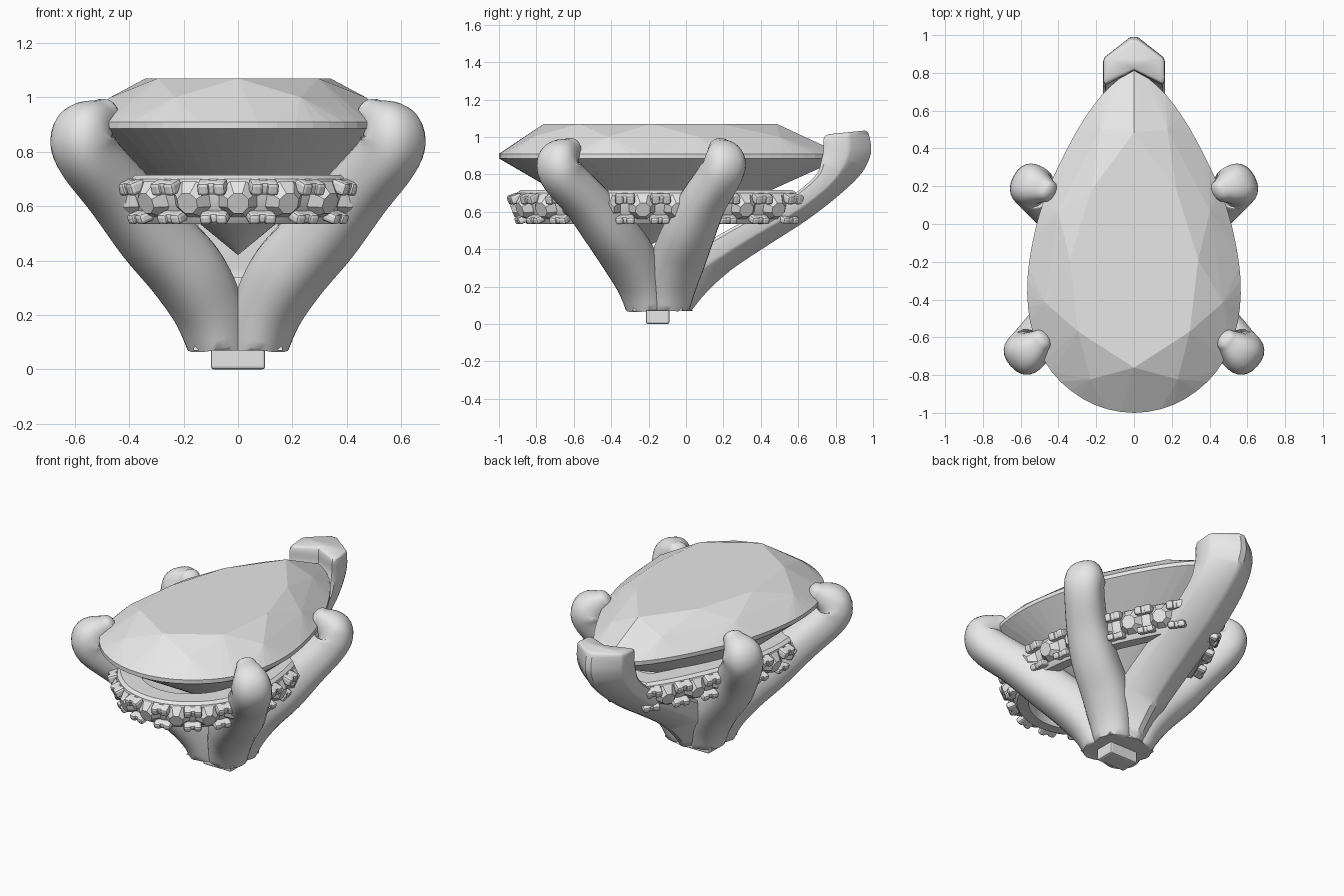
import bpy, bmesh, math
from mathutils import Vector, Matrix

if "Cube" in bpy.data.objects:
    bpy.data.objects.remove(bpy.data.objects["Cube"])

GREY = bpy.data.materials.new("silver_grey")
GREY.diffuse_color = (0.8, 0.8, 0.8, 1)
GREY.use_nodes = True
GREY.node_tree.nodes["Principled BSDF"].inputs["Base Color"].default_value = GREY.diffuse_color


def finish(name, bm, smooth=None):
    bmesh.ops.recalc_face_normals(bm, faces=bm.faces)
    me = bpy.data.meshes.new(name)
    bm.to_mesh(me)
    bm.free()
    me.materials.append(GREY)
    ob = bpy.data.objects.new(name, me)
    bpy.context.collection.objects.link(ob)
    if smooth:
        bpy.ops.object.select_all(action='DESELECT')
        bpy.context.view_layer.objects.active = ob
        ob.select_set(True)
        bpy.ops.object.shade_smooth_by_angle(angle=math.radians(smooth))
    return ob


def spline(pts, n):
    """Catmull-Rom through points of any dimension."""
    p = [Vector(q) for q in pts]
    p = [p[0] * 2 - p[1]] + p + [p[-1] * 2 - p[-2]]
    out = []
    for i in range(1, len(p) - 2):
        a, b, c, d = p[i - 1:i + 3]
        for k in range(n):
            t = k / n
            out.append(0.5 * (2 * b + (c - a) * t + (2 * a - 5 * b + 4 * c - d) * t * t
                              + (3 * b - a - 3 * c + d) * t ** 3))
    return out + [p[-2]]


def loft(bm, rings, closed=False):
    vs = [[bm.verts.new(c) for c in r] for r in rings]
    m = len(vs[0])
    for i in range(len(vs) if closed else len(vs) - 1):
        a, b = vs[i], vs[(i + 1) % len(vs)]
        for j in range(m):
            bm.faces.new((a[j], a[(j + 1) % m], b[(j + 1) % m], b[j]))
    if not closed:
        bm.faces.new(vs[0])
        bm.faces.new(vs[-1])


def hull(name, pts):
    bm = bmesh.new()
    for p in pts:
        bm.verts.new(p)
    r = bmesh.ops.convex_hull(bm, input=bm.verts)
    junk = {g for g in r['geom_interior'] + r['geom_unused'] if isinstance(g, bmesh.types.BMVert)}
    bmesh.ops.delete(bm, geom=list(junk), context='VERTS')
    return finish(name, bm)


# pear outline, sampled evenly from the point round to itself
half = [(0, 0.83), (0.09, 0.76), (0.19, 0.66), (0.31, 0.48), (0.44, 0.22), (0.51, 0.02),
        (0.555, -0.2), (0.565, -0.38), (0.54, -0.56), (0.465, -0.74), (0.35, -0.87), (0.19, -0.965)]
loop = spline([(-x, y) for x, y in half] + [(0, -1)] + half[::-1], 12)


def pear(n, cy=0.0, sx=1.0, sy=1.0, ymax=9):
    pts = [Vector((p.x * sx, min(ymax, cy + (p.y - cy) * sy))) for p in loop]
    lens = [0]
    for a, b in zip(pts, pts[1:]):
        lens.append(lens[-1] + (b - a).length)
    out, j = [], 0
    for k in range(n):
        s = lens[-1] * k / n
        while lens[j + 1] < s:
            j += 1
        out.append(pts[j].lerp(pts[j + 1], (s - lens[j]) / (lens[j + 1] - lens[j])))
    return out


# large faceted stone
stone = [(0, -0.2, 0.42)]
for i, p in enumerate(pear(64)):
    stone += [(p.x, p.y, 0.885), (p.x, p.y, 0.91)]
    if i % 8 == 0:
        stone.append((p.x * 0.62, -0.25 + (p.y + 0.25) * 0.68, 1.07))
    elif i % 8 == 4:
        stone.append((p.x * 0.84, -0.25 + (p.y + 0.25) * 0.85, 1.0))
hull("pear_stone", stone)


def soft(v):  # slightly squared circle
    return math.copysign(abs(v) ** 0.85, v)


# four claws: x, y, z, radius
def claw(name, path, sx):
    pts = spline([(x * sx, y, z, r) for x, y, z, r in path], 5)
    tip = pts[-1].copy()
    d = (pts[-1] - pts[-2]).xyz.normalized()
    for k in range(1, 6):  # rounded end
        a = k * math.pi / 2 / 5.3
        c = tip.xyz + d * tip.w * 0.75 * math.sin(a)
        pts.append(Vector((*c, tip.w * math.cos(a))))
    run = pts[20].xyz - pts[0].xyz
    side = Vector((-run.y, run.x, 0)).normalized()
    rings = []
    for i, p in enumerate(pts):
        t = (pts[min(i + 1, len(pts) - 1)] - pts[max(i - 1, 0)]).xyz
        if i == 0:
            t = Vector((0, 0, 1))
        t = (t - side * t.dot(side)).normalized()
        n = t.cross(side)
        rings.append([p.xyz + p.w * (side * soft(math.cos(a)) * 1.04 + n * soft(math.sin(a)))
                      for a in (math.tau * k / 24 for k in range(24))])
    bm = bmesh.new()
    loft(bm, rings)
    finish(name, bm, 50)


front = [(0.065, -0.2, 0.07, 0.105), (0.11, -0.24, 0.22, 0.123), (0.19, -0.31, 0.36, 0.135),
         (0.315, -0.41, 0.5, 0.13), (0.44, -0.53, 0.65, 0.117), (0.548, -0.65, 0.78, 0.112),
         (0.57, -0.678, 0.85, 0.112), (0.55, -0.665, 0.895, 0.098), (0.49, -0.615, 0.94, 0.058)]
rear = [(0.065, -0.1, 0.07, 0.105), (0.11, -0.075, 0.22, 0.125), (0.19, -0.035, 0.36, 0.135),
        (0.315, 0.02, 0.5, 0.13), (0.43, 0.09, 0.65, 0.117), (0.52, 0.172, 0.78, 0.112),
        (0.54, 0.2, 0.85, 0.112), (0.52, 0.193, 0.895, 0.098), (0.46, 0.175, 0.94, 0.058)]
for sx, s in ((1, "right"), (-1, "left")):
    claw("front_claw_" + s, front, sx)
    claw("rear_claw_" + s, rear, sx)

# chevron claw at the point: outer y, z, inner y, z, half width, notch depth
stations = [(0.035, 0.07, -0.16, 0.07, 0.14, 1), (0.12, 0.165, -0.1, 0.31, 0.15, 1),
            (0.25, 0.285, 0.08, 0.42, 0.155, 1), (0.45, 0.42, 0.31, 0.55, 0.16, 1),
            (0.65, 0.55, 0.54, 0.67, 0.163, 1), (0.83, 0.69, 0.69, 0.79, 0.163, 0.9),
            (0.945, 0.80, 0.725, 0.88, 0.163, 0.75), (0.993, 0.89, 0.735, 0.93, 0.163, 0.7),
            (1.0, 0.95, 0.735, 0.985, 0.163, 0.7), (0.985, 1.02, 0.745, 1.005, 0.16, 0.7),
            (0.965, 1.035, 0.765, 1.015, 0.145, 0.7)]
rings = []
for oy, oz, iy, iz, w, notch in spline(stations, 4):
    o, i = Vector((0, oy, oz)), Vector((0, iy, iz))
    X = Vector((w, 0, 0))
    rings.append([o - X * 0.12 + (i - o) * 0.04, o + X * 0.12 + (i - o) * 0.04,
                  o.lerp(i, 0.44) + X * 0.95, o.lerp(i, 0.52) + X, o.lerp(i, 0.92) + X,
                  o.lerp(i, 1) + X * 0.92, o.lerp(i, notch), o.lerp(i, 1) - X * 0.92,
                  o.lerp(i, 0.92) - X, o.lerp(i, 0.52) - X, o.lerp(i, 0.44) - X * 0.95])
bm = bmesh.new()
loft(bm, rings)
finish("point_claw", bm, 35)

# hub joining the claws, and peg below it
foot = [(0.165, -0.285), (-0.165, -0.285), (-0.165, -0.02), (0, 0.035), (0.165, -0.02)]
hull("hub", [(x * s, -0.15 + (y + 0.15) * s, z) for x, y in foot for z, s in ((0.07, 1), (0.34, 0.55))])
bm = bmesh.new()
bmesh.ops.create_cube(bm, size=1, matrix=Matrix.Translation((0, -0.152, 0.05)) @ Matrix.Diagonal((0.2, 0.126, 0.1, 1)))
bev = finish("peg", bm).modifiers.new("round", 'BEVEL')
bev.width, bev.segments = 0.01, 2

# gallery band under the stone
N = 21
fine = pear(N * 4, cy=-0.2, sx=0.865, sy=0.92, ymax=0.62)


def normal(pts, i):
    t = pts[(i + 1) % len(pts)] - pts[i - 1]
    return Vector((t.y, -t.x, 0)).normalized()


profile = [(-0.065, 0.56), (-0.025, 0.68), (-0.03, 0.7), (-0.05, 0.715), (-0.16, 0.715),
           (-0.165, 0.7), (-0.165, 0.56), (-0.15, 0.535), (-0.085, 0.535)]
bm = bmesh.new()
loft(bm, [[p.to_3d() + normal(fine, i) * d + Vector((0, 0, z)) for d, z in profile]
          for i, p in enumerate(fine)], closed=True)
finish("gallery_band", bm, 35)

# small stones, tilted slightly downward, and the grips between them
gems, grips = bmesh.new(), bmesh.new()
TILT = math.radians(20)
for i, p in enumerate(fine):
    if p.y > 0.58:
        continue
    n = normal(fine, i)
    tan = Vector((-n.y, n.x, 0))
    face = n * math.cos(TILT) - Vector((0, 0, math.sin(TILT)))
    rot = Matrix((tan, face.cross(tan), face)).transposed().to_4x4()

    def place(d, z, s=0):
        return Matrix.Translation(p.to_3d() + n * d + tan * s + Vector((0, 0, z))) @ rot

    if i % 4 == 2:
        bmesh.ops.create_cone(gems, cap_ends=True, segments=8, radius1=0.076, radius2=0.042, depth=0.045,
                              matrix=place(-0.025, 0.618) @ Matrix.Rotation(math.pi / 8, 4, 'Z'))
    elif i % 4 == 0:
        # paired upper and lower grips with a bridge behind
        for z, d, h in ((0.67, -0.01, 0.05), (0.56, -0.05, 0.04)):
            for s, w, out in ((-0.03, 0.045, 0.065), (0.03, 0.045, 0.065), (0, 0.1, 0.045)):
                bmesh.ops.create_cube(grips, size=1, matrix=place(d, z, s)
                                      @ Matrix.Diagonal((w, h, out, 1)))
finish("small_stones", gems)
ob = finish("stone_grips", grips)
bev = ob.modifiers.new("round", 'BEVEL')
bev.width, bev.segments = 0.013, 2
